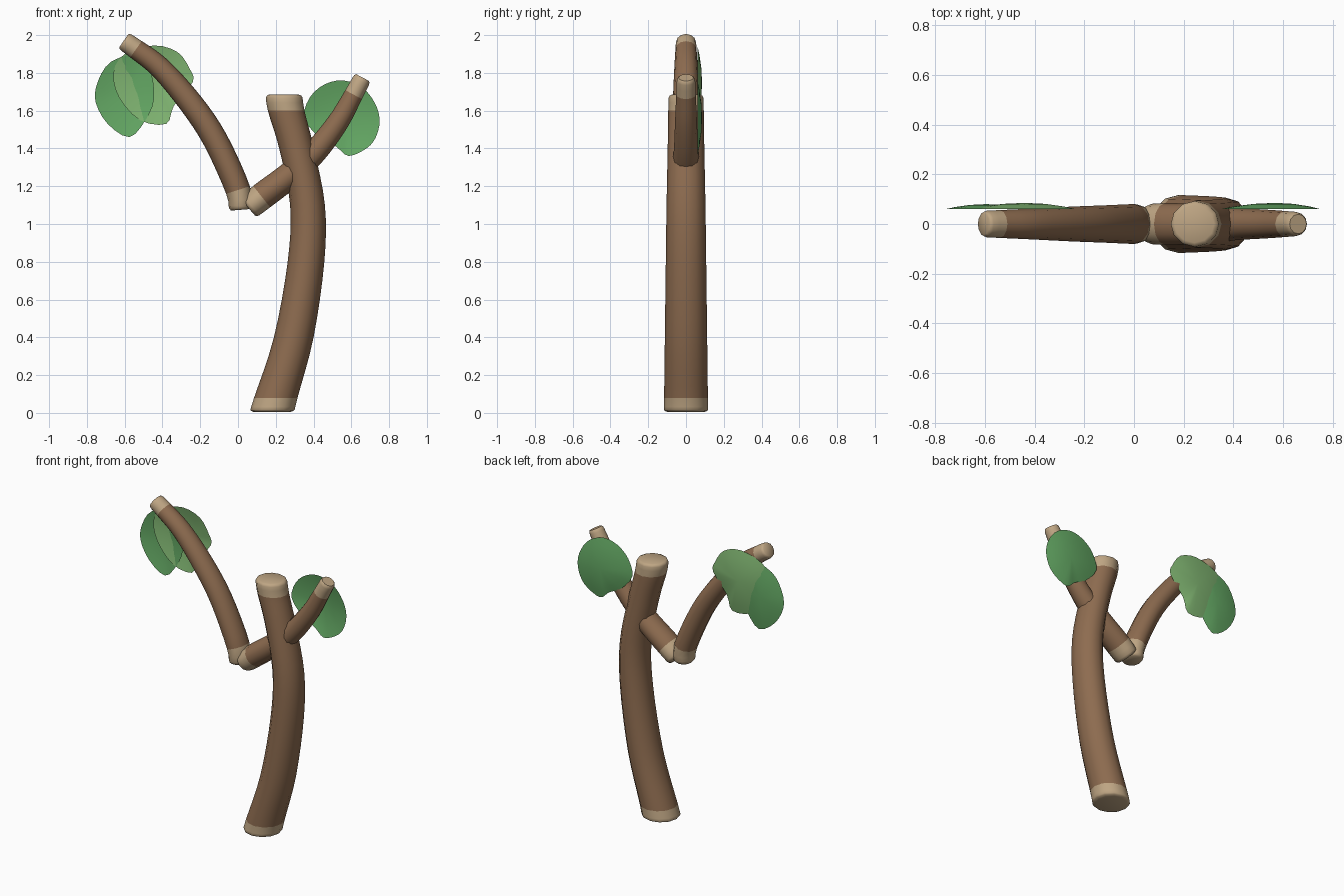
import bpy, bmesh, math
from mathutils import Vector

if "Cube" in bpy.data.objects:
    bpy.data.objects.remove(bpy.data.objects["Cube"])


def material(name, col):
    m = bpy.data.materials.new(name)
    m.diffuse_color = (*col, 1)
    m.use_nodes = True
    m.node_tree.nodes["Principled BSDF"].inputs["Base Color"].default_value = m.diffuse_color
    return m


BARK = material("bark", (0.27, 0.15, 0.08))
WOOD = material("cut_wood", (0.52, 0.38, 0.23))
LEAF = material("leaf_green", (0.13, 0.40, 0.13))
LIGHT = material("leaf_light_green", (0.22, 0.47, 0.17))


def spline(a, b, c, d, t):
    return 0.5 * (2 * b + (c - a) * t + (2 * a - 5 * b + 4 * c - d) * t * t
                  + (3 * b - a - 3 * c + d) * t ** 3)


def finish(bm, name, mats, angle):
    bmesh.ops.recalc_face_normals(bm, faces=bm.faces)
    me = bpy.data.meshes.new(name)
    bm.to_mesh(me)
    bm.free()
    for m in mats:
        me.materials.append(m)
    ob = bpy.data.objects.new(name, me)
    bpy.context.collection.objects.link(ob)
    bpy.ops.object.select_all(action='DESELECT')
    bpy.context.view_layer.objects.active = ob
    ob.select_set(True)
    bpy.ops.object.shade_smooth_by_angle(angle=math.radians(angle))
    return ob


def log(name, path, level=False, sides=12):
    """Tapered limb; path rows are x, z, in-plane radius, y radius.
    The first and last spans are bare cut wood with a rounded rim."""
    P = [Vector(p) for p in path]
    n = len(P) - 1
    P = [2 * P[0] - P[1]] + P + [2 * P[-1] - P[-2]]
    rows = []
    for i in range(n):
        ts = [0, .25, .5, .75]
        if i == 0:
            ts = [0, .08, .22, .6]
        if i == n - 1:
            ts = [0, .4, .78, .92, 1]
        for t in ts:
            rows.append((spline(*P[i:i + 4], t), i in (0, n - 1)))
    last = len(rows) - 1
    bm = bmesh.new()
    rings = []
    for k, (p, cut) in enumerate(rows):
        a, b = rows[max(k - 1, 0)][0], rows[min(k + 1, last)][0]
        d = Vector((b.x - a.x, 0, b.y - a.y)).normalized()
        side = Vector((1, 0, 0)) if level else Vector((d.z, 0, -d.x))
        e = min(k, last - k)
        s = (0.82, 0.95)[e] if e < 2 else 1
        ring = []
        for j in range(sides):
            u = 2 * math.pi * j / sides
            ring.append(bm.verts.new(Vector((p.x, 0, p.y)) + side * (p.z * s * math.cos(u))
                                     + Vector((0, p.w * s * math.sin(u), 0))))
        rings.append(ring)
    for k in range(last):
        for j in range(sides):
            f = bm.faces.new((rings[k][j], rings[k][(j + 1) % sides],
                              rings[k + 1][(j + 1) % sides], rings[k + 1][j]))
            f.material_index = int(rows[k][1])
    for r in (rings[0], rings[-1]):
        bm.faces.new(r).material_index = 1
    finish(bm, name, (BARK, WOOD), 50)


def leaf(name, outline, mat, top=0.085):
    """Shallow domed blade behind a limb; outline in x, z."""
    O = [Vector(p) for p in outline]
    n = len(O)
    pts = [spline(O[i - 1], O[i], O[(i + 1) % n], O[(i + 2) % n], t)
           for i in range(n) for t in (0, .33, .67)]
    c = sum(O, Vector((0, 0))) / n
    bm = bmesh.new()
    rings = []
    for s in (1, .75, .4):
        y = 0.06 + (top - 0.06) * (1 - s * s)
        rings.append([bm.verts.new((c.x + (p.x - c.x) * s, y, c.y + (p.y - c.y) * s)) for p in pts])
    mid = bm.verts.new((c.x, top, c.y))
    m = len(pts)
    for j in range(m):
        k = (j + 1) % m
        for a, b in zip(rings, rings[1:]):
            bm.faces.new((a[j], a[k], b[k], b[j]))
        bm.faces.new((rings[-1][j], rings[-1][k], mid))
    finish(bm, name, (mat,), 40)


# Trunk, cut level at both ends
log("trunk", [(.18, 0.005, .118, .118), (.2, .08, .115, .116), (.295, .4, .105, .112),
              (.36, .8, .097, .107), (.368, 1.1, .092, .103), (.31, 1.4, .092, .097),
              (.255, 1.6, .097, .094), (.243, 1.685, .097, .092)], level=True)

# Left branch
log("left_branch", [(.012, 1.075, .06, .075), (0, 1.18, .066, .08), (-.12, 1.445, .066, .075),
                    (-.25, 1.64, .064, .07), (-.41, 1.825, .058, .062),
                    (-.54, 1.925, .053, .056), (-.605, 1.97, .05, .053)])

# Right branch, running through the trunk
log("right_branch", [(.055, 1.085, .066, .08), (.125, 1.145, .072, .084), (.27, 1.255, .07, .08),
                     (.41, 1.385, .064, .065), (.53, 1.54, .057, .058),
                     (.612, 1.685, .05, .052), (.66, 1.775, .047, .048)])

# Leaves
leaf("right_leaf", [(.35, 1.56), (.38, 1.67), (.46, 1.74), (.56, 1.76), (.66, 1.72), (.725, 1.64),
                    (.75, 1.55), (.73, 1.46), (.68, 1.40), (.585, 1.36), (.52, 1.41), (.43, 1.46)], LEAF)
leaf("left_leaf_outer", [(-.52, 1.9), (-.67, 1.86), (-.74, 1.76), (-.755, 1.65), (-.69, 1.53),
                         (-.575, 1.46), (-.49, 1.55), (-.445, 1.66), (-.46, 1.8)], LEAF, 0.08)
leaf("left_leaf_inner", [(-.445, 1.945), (-.32, 1.91), (-.255, 1.82), (-.24, 1.75), (-.34, 1.625),
                         (-.38, 1.53), (-.52, 1.55), (-.63, 1.67), (-.66, 1.8), (-.6, 1.9)], LIGHT)
